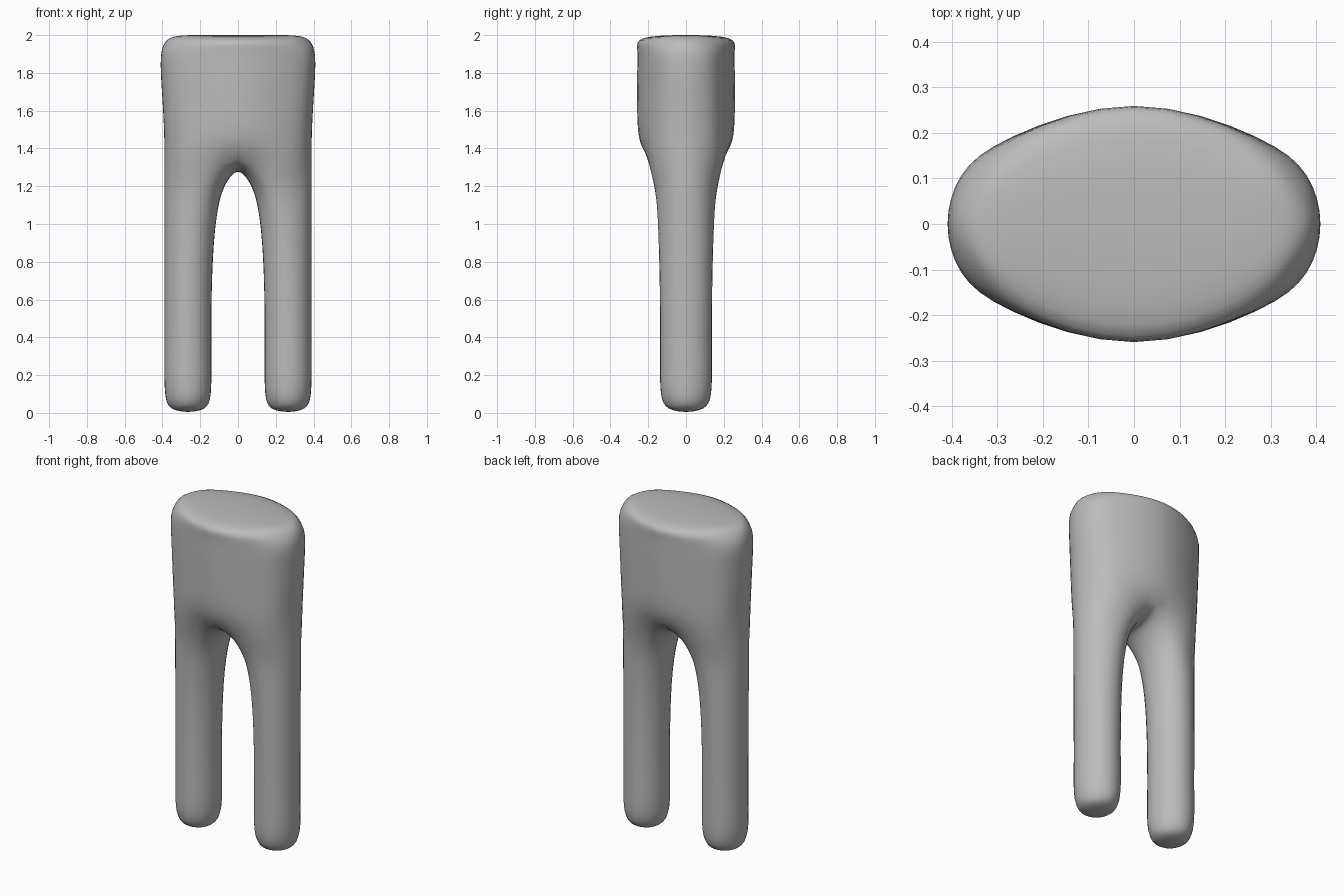
import bpy, bmesh
from mathutils import Vector

if "Cube" in bpy.data.objects:
    bpy.data.objects.remove(bpy.data.objects["Cube"])

bm = bmesh.new()


def half_ring(z, inner_front, front, corner, outer, inner=None, z_mid=None):
    """Right-hand ring, front to back: centre/inner, front, corner, outer and their copies behind."""
    fz = z if z_mid is None else z_mid
    pts = [(*inner_front, fz), (*front, z), (*corner, z), (outer, 0, z)]
    pts += [(x, -y, zz) for x, y, zz in reversed(pts[:3])]
    if inner is not None:
        pts.append(inner)
    return [bm.verts.new((x, -y, zz)) for x, y, zz in pts]


def bridge(a, b, closed):
    n = len(a) if closed else 7
    for i in range(n if closed else n - 1):
        j = (i + 1) % n
        bm.faces.new((a[i], a[j], b[j], b[i]))


# Hip rings, top to bottom
hips = [half_ring(*r) for r in (
    (1.985, (0, .225), (.23, .165), (.325, .088), .36),
    (1.92, (0, .258), (.26, .19), (.373, .104), .402),
    (1.80, (0, .26), (.265, .192), (.376, .107), .409),
    (1.62, (0, .26), (.262, .192), (.368, .107), .398),
    (1.46, (0, .25), (.255, .193), (.36, .107), .391))]

# Crotch ring, shared by both legs on the centre line
crotch = half_ring(1.33, (0, .19), (.24, .187), (.355, .107), .39, (0, 0, 1.275), 1.345)

# Leg rings, top to bottom
legs = [half_ring(z, i_f, f, c, o, (i, 0, z)) for z, i_f, f, c, o, i in (
    (1.20, (.12, .135), (.235, .165), (.352, .104), .39, .07),
    (1.07, (.15, .115), (.25, .152), (.353, .1), .39, .108),
    (.88, (.167, .102), (.26, .144), (.354, .098), .39, .129),
    (.60, (.176, .098), (.265, .138), (.354, .097), .39, .14),
    (.30, (.177, .097), (.265, .137), (.353, .097), .39, .141),
    (.10, (.18, .094), (.265, .132), (.35, .094), .385, .145),
    (.025, (.203, .065), (.265, .092), (.327, .065), .352, .178))]

for a, b in zip(hips, hips[1:] + [crotch]):
    bridge(a, b, False)
for a, b in zip([crotch] + legs, legs):
    bridge(a, b, True)

# Waist cap
t = hips[0]
mid, side = bm.verts.new((0, 0, 2.0)), bm.verts.new((.22, 0, 2.0))
for q in ((t[0], mid, side, t[1]), (t[1], side, t[3], t[2]),
          (t[3], side, t[5], t[4]), (side, mid, t[6], t[5])):
    bm.faces.new(q)

# Foot cap
foot, sole = legs[-1], bm.verts.new((.265, 0, .004))
for i in range(1, 8, 2):
    bm.faces.new((foot[i], foot[(i + 1) % 8], foot[(i + 2) % 8], sole))

bmesh.ops.recalc_face_normals(bm, faces=bm.faces)
mesh = bpy.data.meshes.new("trousers")
bm.to_mesh(mesh)
bm.free()
trousers = bpy.data.objects.new("trousers", mesh)
bpy.context.collection.objects.link(trousers)

mirror = trousers.modifiers.new("mirror", 'MIRROR')
mirror.use_clip = True
subsurf = trousers.modifiers.new("smooth", 'SUBSURF')
subsurf.levels = subsurf.render_levels = 2

# Push the cage outward so the smoothed surface passes through the ring points
targets = [v.co.copy() for v in mesh.vertices]
for _ in range(5):
    dg = bpy.context.evaluated_depsgraph_get()
    smooth = trousers.evaluated_get(dg).data
    limit = [smooth.vertices[i].co.copy() for i in range(len(targets))]
    for v, goal, now in zip(mesh.vertices, targets, limit):
        v.co += (goal - now) * 0.8
        if goal.x == 0:
            v.co.x = 0
    mesh.update()
    trousers.update_tag()
    bpy.context.view_layer.update()

mesh.shade_smooth()
grey = bpy.data.materials.new("plain grey")
grey.diffuse_color = (.5, .5, .5, 1)
grey.use_nodes = True
grey.node_tree.nodes["Principled BSDF"].inputs["Base Color"].default_value = grey.diffuse_color
mesh.materials.append(grey)
